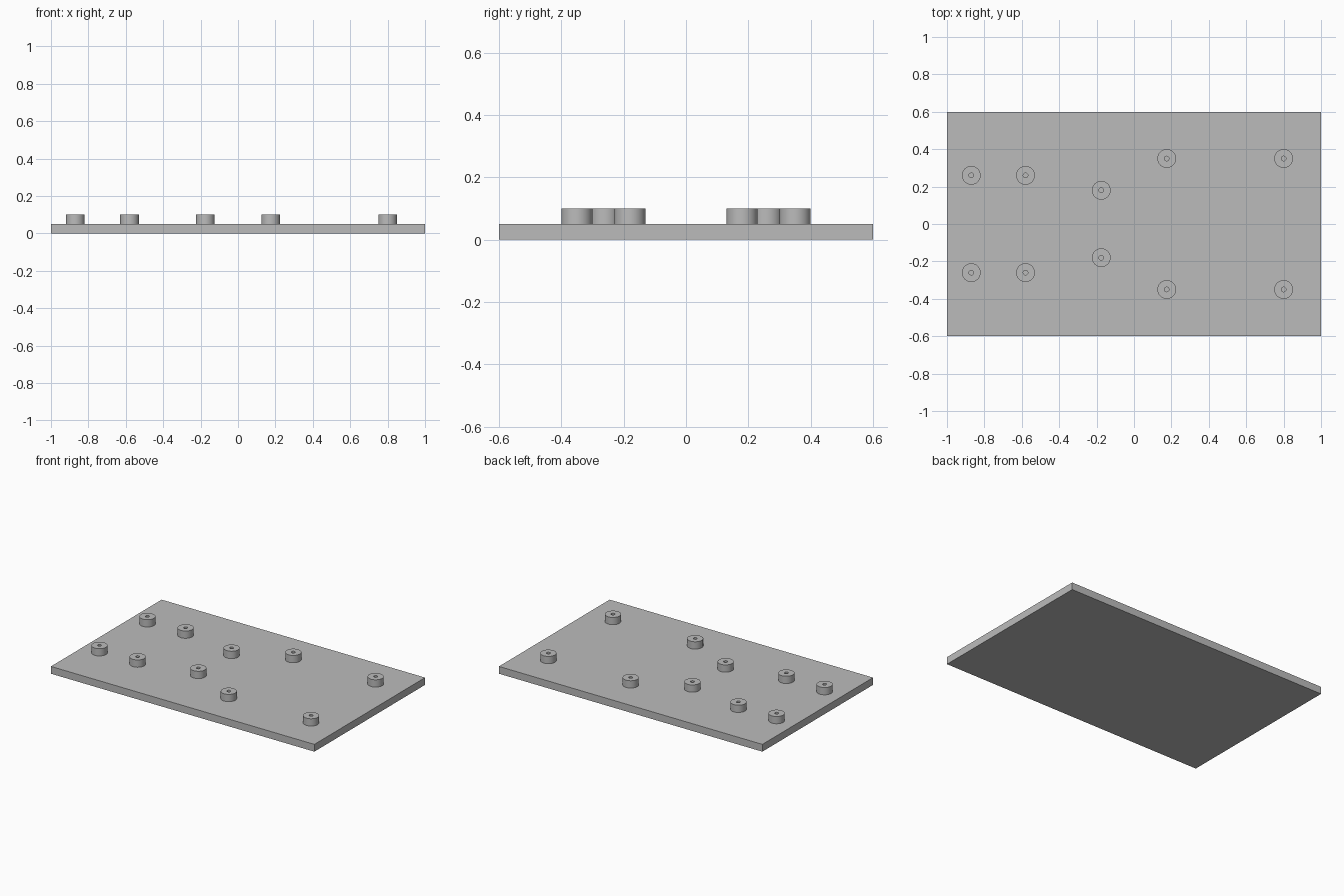
import bpy
import bmesh
import math

if "Cube" in bpy.data.objects:
    bpy.data.objects.remove(bpy.data.objects["Cube"], do_unlink=True)

LENGTH, WIDTH, THICK = 2.0, 1.2, 0.05
OUTER, BORE, HEIGHT, SIDES = 0.05, 0.0125, 0.05, 48

grey = bpy.data.materials.new("plain grey")
grey.use_nodes = True
colour = (0.5, 0.5, 0.5, 1)
grey.diffuse_color = colour
grey.node_tree.nodes["Principled BSDF"].inputs["Base Color"].default_value = colour


def add_object(name, mesh, location=(0, 0, 0)):
    obj = bpy.data.objects.new(name, mesh)
    obj.location = location
    bpy.context.collection.objects.link(obj)
    return obj


# Base plate
bm = bmesh.new()
bmesh.ops.create_cube(bm, size=1)
bmesh.ops.scale(bm, vec=(LENGTH, WIDTH, THICK), verts=bm.verts)
plate_mesh = bpy.data.meshes.new("base_plate")
bm.to_mesh(plate_mesh)
bm.free()
plate_mesh.materials.append(grey)
add_object("base_plate", plate_mesh, (0, 0, THICK / 2))

# Standoff: a wall profile spun into a tube, open onto the plate
bm = bmesh.new()
profile = [(OUTER, 0), (OUTER, HEIGHT), (BORE, HEIGHT), (BORE, 0)]
verts = [bm.verts.new((r, 0, z)) for r, z in profile]
edges = [bm.edges.new(pair) for pair in zip(verts, verts[1:] + verts[:1])]
bmesh.ops.spin(bm, geom=verts + edges, cent=(0, 0, 0), axis=(0, 0, 1),
               angle=math.tau, steps=SIDES)
bmesh.ops.remove_doubles(bm, verts=bm.verts, dist=0.0001)
bmesh.ops.recalc_face_normals(bm, faces=bm.faces)
standoff_mesh = bpy.data.meshes.new("standoff")
bm.to_mesh(standoff_mesh)
bm.free()
standoff_mesh.materials.append(grey)

# Mirrored pairs of standoffs along the plate
pairs = [(-0.87, 0.26), (-0.58, 0.26), (-0.175, 0.18), (0.175, 0.35), (0.8, 0.35)]
bpy.ops.object.select_all(action='DESELECT')
for number, (x, y) in enumerate(pairs, 1):
    for side, sign in (("front", -1), ("back", 1)):
        post = add_object(f"{side}_standoff_{number}", standoff_mesh, (x, sign * y, THICK))

# Smooth the round walls, keep the rims sharp
post.select_set(True)
bpy.context.view_layer.objects.active = post
bpy.ops.object.shade_smooth_by_angle(angle=math.radians(30))
